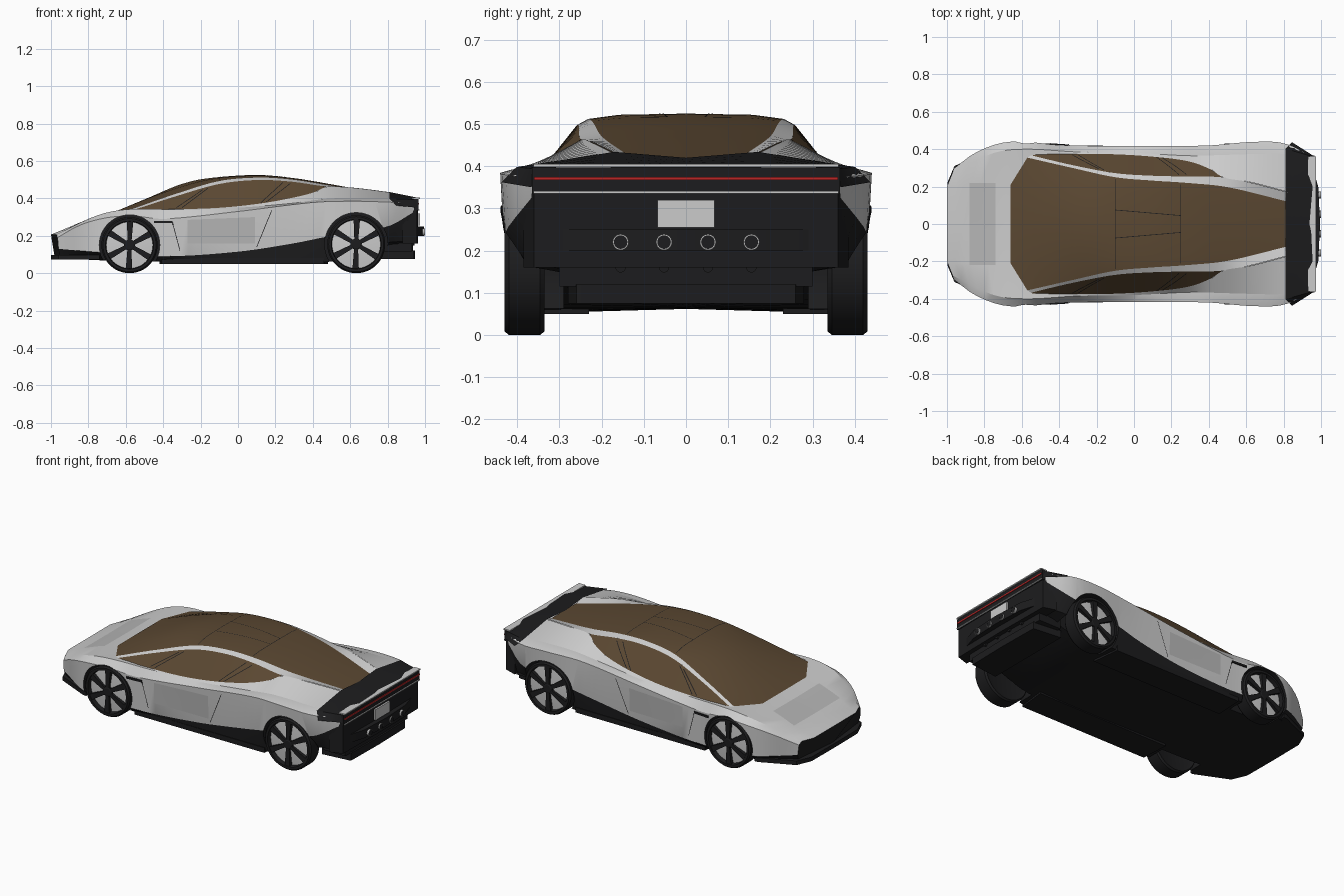
import bpy, bmesh, math
from mathutils import Vector

if "Cube" in bpy.data.objects:
    bpy.data.objects.remove(bpy.data.objects["Cube"])


def material(name, col):
    m = bpy.data.materials.new(name)
    m.diffuse_color = (*col, 1)
    m.use_nodes = True
    m.node_tree.nodes["Principled BSDF"].inputs["Base Color"].default_value = m.diffuse_color
    return m


SILVER = material("silver", (0.62, 0.63, 0.64))
BLACK = material("black", (0.012, 0.012, 0.013))
GLASS = material("brown_glass", (0.105, 0.065, 0.032))
GREY = material("panel_grey", (0.47, 0.47, 0.47))
RED = material("red_light", (0.5, 0.02, 0.02))


def make(name, verts, faces, mats, idx=None, mirror=True, outward=False):
    """Mesh from half geometry, mirrored over y = 0."""
    bm = bmesh.new()
    for s in ((1, -1) if mirror else (1,)):
        vs = [bm.verts.new((v[0], v[1] * s, v[2])) for v in verts]
        for i, f in enumerate(faces):
            face = bm.faces.new([vs[k] for k in (f if s > 0 else f[::-1])])
            face.material_index = idx[i] if idx else 0
    bmesh.ops.remove_doubles(bm, verts=bm.verts, dist=1e-5)
    bm.normal_update()
    if outward:  # open panels: turn every face away from the car's axis
        for f in bm.faces:
            c = f.calc_center_median()
            if f.normal.dot(Vector((0, c.y, c.z - 0.15))) < 0:
                f.normal_flip()
    else:
        bmesh.ops.recalc_face_normals(bm, faces=bm.faces)
    me = bpy.data.meshes.new(name)
    bm.to_mesh(me)
    bm.free()
    for m in mats:
        me.materials.append(m)
    ob = bpy.data.objects.new(name, me)
    bpy.context.collection.objects.link(ob)
    return ob


def at(rail, x):
    """Smooth point on a rail of (x, y, z) keys."""
    P = [Vector(p) for p in rail]
    i = 0
    while i < len(P) - 2 and x > P[i + 1].x:
        i += 1

    def slope(k):
        a, b = P[max(k - 1, 0)], P[min(k + 1, len(P) - 1)]
        return (b - a) / (b.x - a.x)
    h = P[i + 1].x - P[i].x
    t = (x - P[i].x) / h
    return (P[i] * (2*t**3 - 3*t*t + 1) + slope(i) * h * (t**3 - 2*t*t + t)
            + P[i + 1] * (3*t*t - 2*t**3) + slope(i + 1) * h * (t**3 - t*t))


def loft(name, rails, mats, idx=None, n=36, caps=False, span=None):
    verts, faces, mi = [], [], []
    R = len(rails)
    for j in range(n + 1):
        for r in rails:
            x0, x1 = span or (r[0][0], r[-1][0])
            verts.append(at(r, x0 + (x1 - x0) * j / n))
    for j in range(n):
        for k in range(R - 1):
            a = j * R + k
            faces.append((a, a + 1, a + R + 1, a + R))
            mi.append(idx[k] if idx else 0)
    if caps:
        faces += [tuple(range(R)), tuple(range(n * R, n * R + R))]
        mi += [1, 1]
    return make(name, verts, faces, mats, mi, outward=not caps)


def prism(name, plan, z0, z1, mat):
    """Half plan outline extruded from z0 to z1, mirrored."""
    n = len(plan)
    verts = [(x, y, z) for z in (z0, z1) for x, y in plan]
    faces = [tuple(range(n)), tuple(range(n, 2 * n))]
    for i in range(n):
        j = (i + 1) % n
        if plan[i][1] or plan[j][1]:
            faces.append((i, j, n + j, n + i))
    return make(name, verts, faces, [mat])


def bar(name, x0, x1, y, z0, z1, mat):
    return prism(name, [(x0, 0), (x1, 0), (x1, y), (x0, y)], z0, z1, mat)


def lathe(name, prof, x, z, mat, seg=48):
    """(radius, y) profile turned about a wheel axle."""
    n, verts, faces = len(prof), [], []
    for s in range(seg):
        a = 2 * math.pi * s / seg
        verts += [(x + r * math.cos(a), y, z + r * math.sin(a)) for r, y in prof]
    for s in range(seg):
        for k in range(n - 1):
            a, b = s * n + k, (s + 1) % seg * n + k
            faces.append((a, a + 1, b + 1, b))
    return make(name, verts, faces, [mat])


# main body feature lines, from hood centre round to floor centre
hood_mid = [(-1, 0, .207), (-.75, 0, .302), (-.62, 0, .33), (-.3, 0, .34), (.3, 0, .37), (.7, 0, .4), (.82, 0, .412), (.95, 0, .398)]
hood_side = [(-1, .2, .207), (-.75, .22, .304), (-.62, .21, .33), (.3, .15, .37), (.7, .16, .4), (.95, .17, .398)]
shoulder = [(-.97, .275, .207), (-.75, .38, .31), (-.58, .4, .342), (-.3, .385, .34), (0, .38, .35), (.3, .365, .375), (.5, .37, .4), (.8, .375, .4), (.95, .355, .388)]
crease = [(-.965, .295, .19), (-.85, .38, .255), (-.7, .435, .297), (-.55, .437, .305), (-.4, .422, .29), (0, .417, .33), (.4, .42, .378), (.62, .438, .385), (.8, .432, .38), (.95, .36, .373)]
lower = [(-.96, .3, .13), (-.72, .428, .11), (-.4, .418, .09), (0, .408, .115), (.3, .412, .16), (.5, .425, .2), (.8, .425, .25), (.95, .36, .333)]
sill = [(-.95, .28, .085), (-.7, .38, .07), (-.4, .395, .062), (.5, .395, .062), (.78, .38, .16), (.95, .35, .17)]
floor_mid = [(-.98, 0, .085), (-.7, 0, .068), (.6, 0, .065), (.78, 0, .09), (.95, 0, .17)]
body = loft("car_body", [hood_mid, hood_side, shoulder, crease, lower, sill, floor_mid],
            [SILVER, BLACK], [0, 0, 0, 0, 1, 1], 44, caps=True)

# wheel arches cut out of the body
for wx, wz, wr in ((-.58, .15, .162), (.632, .155, .169)):
    cut = lathe("arch_cutter", [(0, .29), (wr, .29), (wr, .6), (0, .6)], wx, wz, SILVER)
    cut.data.materials.append(BLACK)
    for p in cut.data.polygons:
        p.material_index = 1
    cut.hide_render = True
    cut.hide_set(True)
    mod = body.modifiers.new("arch", "BOOLEAN")
    mod.operation, mod.solver, mod.object = "DIFFERENCE", "EXACT", cut
    bpy.context.view_layer.objects.active = body
    bpy.ops.object.modifier_apply(modifier=mod.name)
    bpy.data.objects.remove(cut)

# greenhouse: roof glass, pillars, side windows, quarter panels
roof_mid = [(-.66, 0, .328), (-.475, 0, .405), (-.315, 0, .472), (-.18, 0, .505), (.1, 0, .525), (.3, 0, .508), (.5, 0, .475), (.82, 0, .416)]
roof_in = [(-.66, .21, .328), (-.4, .19, .43), (-.15, .17, .502), (.1, .16, .522), (.3, .15, .507), (.5, .13, .474), (.82, .08, .416)]
roof_edge = [(-.57, .355, .343), (-.33, .3, .425), (-.1, .25, .493), (.1, .232, .512), (.28, .22, .503), (.5, .197, .468), (.82, .12, .415)]
win_top = [(-.55, .367, .341), (-.33, .315, .412), (-.1, .272, .477), (.1, .258, .498), (.28, .254, .49), (.47, .25, .464), (.62, .222, .457), (.82, .17, .432)]
win_low = [(-.55, .374, .34), (-.15, .374, .347), (.1, .36, .37), (.3, .333, .405), (.42, .287, .437), (.47, .251, .462), (.62, .224, .456), (.82, .172, .431)]
loft("roof_glass", [roof_mid, roof_in, roof_edge], [GLASS])
loft("roof_pillars", [roof_edge, win_top], [SILVER])
loft("side_windows", [win_top, win_low], [GLASS], span=(-.55, .47))
loft("quarter_panels", [win_low, shoulder], [SILVER], span=(-.55, .82), n=48)

# black tail cover wrapping over the rear corners
loft("tail_cover", [[(.81, 0, .42), (.955, 0, .403)], [(.81, .17, .434), (.955, .2, .405)],
                    [(.81, .402, .398), (.957, .36, .394)], [(.845, .437, .362), (.957, .366, .35)]],
     [BLACK], n=4)

# rear fascia, lights, plate and bumper
bar("rear_light_panel", .94, .965, .365, .335, .397, BLACK)
bar("tail_lip", .93, .972, .362, .398, .405, SILVER)
bar("tail_light", .95, .969, .36, .367, .375, RED)
bar("rear_trim", .94, .97, .362, .335, .341, SILVER)
bar("plate", .95, .972, .068, .255, .32, SILVER)
prism("rear_bumper", [(.88, 0), (.962, 0), (.957, .36), (.88, .385)], .16, .335, BLACK)
prism("bumper_bar", [(.88, 0), (.995, 0), (.985, .2), (.955, .3), (.88, .36)], .2, .25, BLACK)
prism("exhaust_housing", [(.78, 0), (.935, 0), (.93, .3), (.78, .3)], .115, .2, BLACK)
prism("diffuser", [(.76, 0), (.945, 0), (.94, .26), (.76, .28)], .075, .12, BLACK)
for y in (-.155, -.052, .052, .155):
    for r, z, x, m in ((.019, .22, .985, GREY), (.016, .22, .986, BLACK), (.012, .16, .93, BLACK)):
        bpy.ops.mesh.primitive_cylinder_add(vertices=24, radius=r, depth=.028,
                                            location=(x, y, z), rotation=(0, math.pi / 2, 0))
        bpy.context.object.name = "exhaust_tip"
        bpy.context.object.data.materials.append(m)

# splitter, skirts and small side camera
prism("front_splitter", [(-.74, 0), (-1, 0), (-.998, .22), (-.96, .31), (-.76, .4), (-.74, .4)], .073, .098, BLACK)
prism("side_skirt", [(-.42, .23), (.48, .23), (.46, .405), (-.41, .405)], .05, .08, BLACK)
prism("side_vent", [(-.45, .4), (-.35, .4), (-.35, .425), (-.45, .432)], .268, .28, BLACK)

# wheels: tyre, bright disc, six dark spokes
for wx, R, tag in ((-.58, .15, "front"), (.632, .155, "rear")):
    lathe(tag + "_tyre", [(0, .345), (.12, .345), (R - .008, .336), (R, .346), (R, .42),
                          (R - .008, .43), (R - .022, .43), (R - .026, .4)], wx, R, BLACK)
    lathe(tag + "_rim", [(R - .024, .404), (.05, .412), (0, .412)], wx, R, SILVER)
    lathe(tag + "_hub", [(.03, .4), (.03, .424), (.022, .428), (0, .428)], wx, R, BLACK, 24)
    verts, faces = [], []
    for s in range(6):
        a, b = math.pi * s / 3 + .5, len(verts)
        for y in (.4, .426):
            for r, w in ((.015, .01), (R - .024, .017), (R - .024, -.017), (.015, -.01)):
                verts.append((wx + r * math.cos(a) - w * math.sin(a), y, R + r * math.sin(a) + w * math.cos(a)))
        faces += [(b, b+1, b+2, b+3), (b+4, b+5, b+6, b+7)]
        faces += [(b + i, b + (i+1) % 4, b + 4 + (i+1) % 4, b + 4 + i) for i in range(4)]
    make(tag + "_spokes", verts, faces, [BLACK])

bpy.context.view_layer.update()
deps = bpy.context.evaluated_depsgraph_get()


def drape(name, c, side, mat, nu=10, nv=8, off=.0015):
    """Four-corner patch projected onto the car from the side or from above."""
    verts, d = [], Vector((0, -1, 0) if side else (0, 0, -1))
    for i in range(nu + 1):
        for j in range(nv + 1):
            u, v = i / nu, j / nv
            p, q = [(c[0][k]*(1-u) + c[1][k]*u)*(1-v) + (c[3][k]*(1-u) + c[2][k]*u)*v for k in (0, 1)]
            hit = bpy.context.scene.ray_cast(deps, Vector((p, 2, q) if side else (p, q, 2)), d)
            verts.append(hit[1] - d * off)
    w = nv + 1
    faces = [(i*w + j, i*w + j + 1, i*w + w + j + 1, i*w + w + j) for i in range(nu) for j in range(nv)]
    make(name, verts, faces, [mat], outward=True)


def seam(name, a, b, side):
    n = Vector((a[1] - b[1], b[0] - a[0])).normalized() * .0018
    drape(name, [(a[0]-n.x, a[1]-n.y), (b[0]-n.x, b[1]-n.y), (b[0]+n.x, b[1]+n.y), (a[0]+n.x, a[1]+n.y)],
          side, BLACK, 14, 1)


# tinted panels and shut lines
drape("door_panel", [(-.27, .16), (.09, .16), (.09, .3), (-.27, .285)], True, GREY)
drape("hood_panel", [(-.88, 0), (-.74, 0), (-.74, .22), (-.88, .22)], False, GREY)
for a, b in (((-.35, .27), (-.31, .12)), ((.18, .335), (.1, .14)), ((.12, .375), (.24, .485)),
             ((.15, .38), (.28, .48)), ((-.33, .35), (-.19, .445)), ((-.3, .35), (-.16, .455))):
    seam("door_seam", a, b, True)
for a, b in (((-.1, .001), (-.1, .24)), ((.25, .001), (.25, .21)), ((-.1, .075), (.25, .045))):
    seam("roof_seam", a, b, False)

# smooth shading with sharp creases kept
bpy.ops.object.select_all(action="DESELECT")
for ob in bpy.context.scene.objects:
    ob.select_set(True)
bpy.context.view_layer.objects.active = body
bpy.ops.object.shade_smooth_by_angle(angle=math.radians(25))
